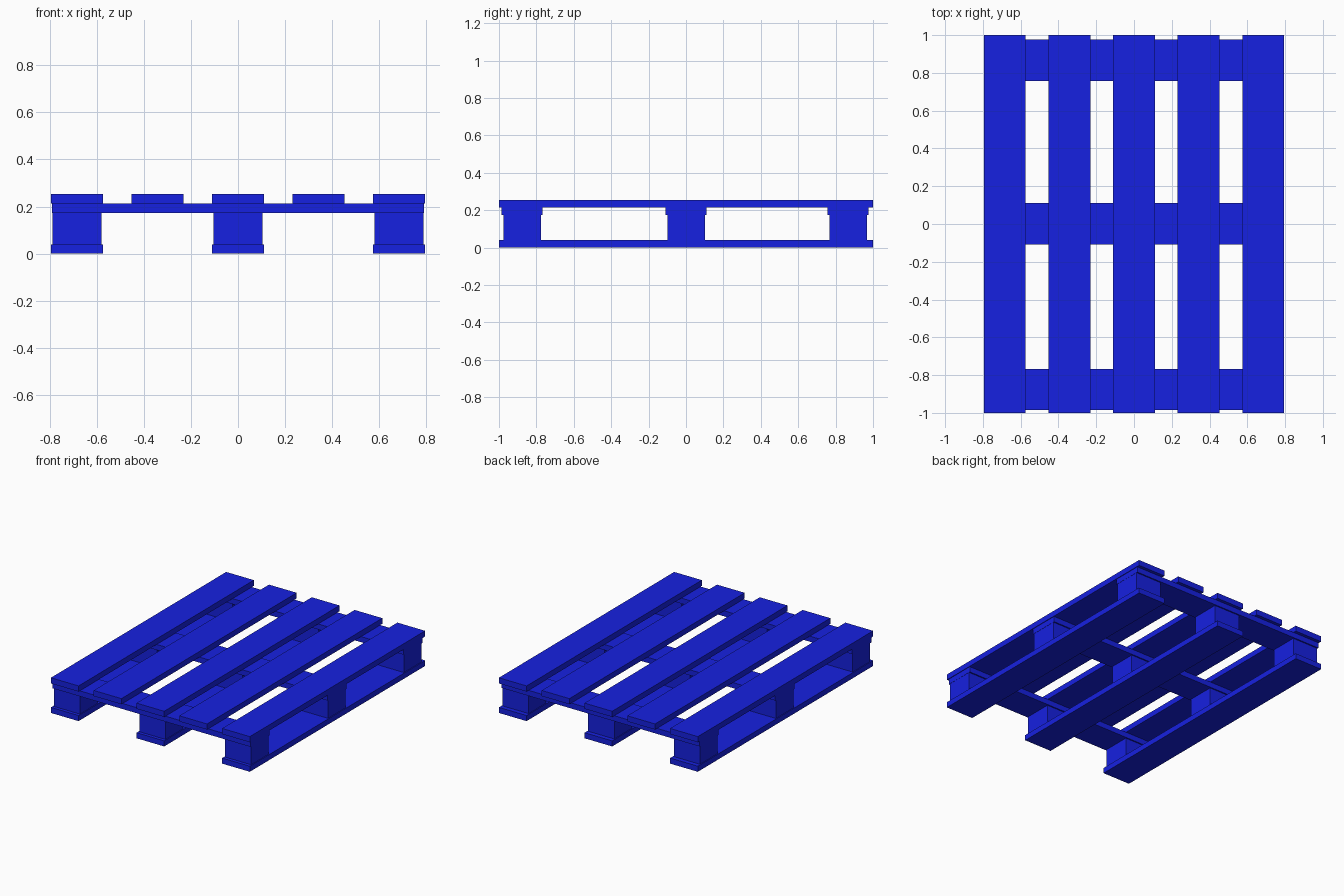
import bpy

if "Cube" in bpy.data.objects:
    bpy.data.objects.remove(bpy.data.objects["Cube"])

paint = bpy.data.materials.new("blue_paint")
paint.diffuse_color = (0.008, 0.015, 0.75, 1)
paint.use_nodes = True
paint.node_tree.nodes["Principled BSDF"].inputs["Base Color"].default_value = paint.diffuse_color


def box(name, center, size):
    bpy.ops.mesh.primitive_cube_add(size=1, location=center)
    ob = bpy.context.object
    ob.name = name
    ob.scale = size
    bpy.ops.object.transform_apply(location=False, rotation=False, scale=True)
    ob.data.materials.append(paint)
    return ob


BOARD_W = 0.221
BOTTOM_Z, BLOCK_Z, CROSS_Z, TOP_Z = 0.04, 0.173, 0.213, 0.254
columns = (-0.684, 0, 0.684)
rows = (-0.876, 0.001, 0.867)

# Long deck boards on top
for x in (-0.684, -0.342, 0, 0.342, 0.684):
    box("deck_board", (x, 0, (CROSS_Z + TOP_Z) / 2), (BOARD_W, 2, TOP_Z - CROSS_Z))

# Cross boards under the deck
for y in rows:
    box("cross_board", (0, y, (BLOCK_Z + CROSS_Z) / 2), (1.58, 0.219, CROSS_Z - BLOCK_Z))

# Bottom runners and the spacer blocks standing on them
for x in columns:
    box("bottom_runner", (x, 0, BOTTOM_Z / 2), (BOARD_W, 2, BOTTOM_Z))
    for y in rows:
        box("spacer_block", (x, y, (BOTTOM_Z + BLOCK_Z) / 2),
            (0.209, 0.2, BLOCK_Z - BOTTOM_Z))
